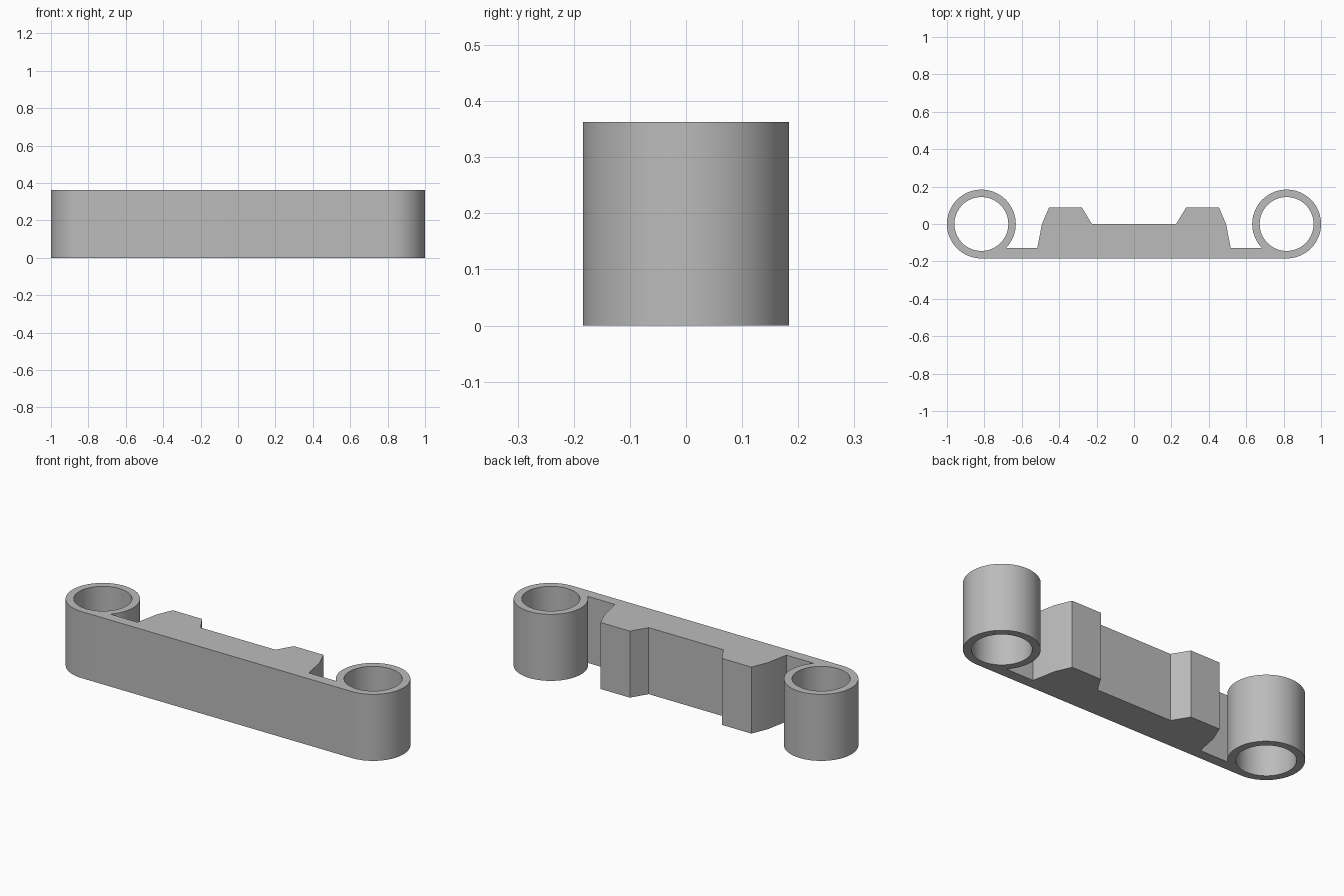
import bpy
import bmesh
from math import asin, cos, sin, pi, radians

cube = bpy.data.objects.get("Cube")
if cube:
    bpy.data.objects.remove(cube, do_unlink=True)

HEIGHT = 0.363
OUTER, INNER = 0.184, 0.144      # sleeve radii
CENTRE = 1 - OUTER               # sleeve centre on x
WEB_BACK = -0.127                # back face of the thin web
SEGMENTS = 64

# Single grey material
grey = bpy.data.materials.new("grey")
grey.use_nodes = True
colour = (0.5, 0.5, 0.5, 1)
grey.diffuse_color = colour
grey.node_tree.nodes["Principled BSDF"].inputs["Base Color"].default_value = colour


def arc(cx, radius, start, end, steps):
    """Points along an arc about (cx, 0)."""
    angles = [start + (end - start) * i / steps for i in range(steps + 1)]
    return [(cx + radius * cos(a), radius * sin(a)) for a in angles]


def add_loop(bm, points):
    """Closed loop of edges at the base."""
    verts = [bm.verts.new((x, y, 0)) for x, y in points]
    for a, b in zip(verts, verts[1:] + verts[:1]):
        bm.edges.new((a, b))


# Right half of the outline: sleeve wall from the front face round to the web,
# then the stepped block with its raised shoulder
web_angle = pi - asin(WEB_BACK / OUTER)
half = arc(CENTRE, OUTER, -pi / 2, web_angle, SEGMENTS)
half += [(0.517, WEB_BACK), (0.492, 0), (0.455, 0.087), (0.278, 0.087), (0.225, 0)]
outline = half + [(-x, y) for x, y in reversed(half)]

# Flat section with the two bores left open, raised to full height
bm = bmesh.new()
add_loop(bm, outline)
for side in (-1, 1):
    add_loop(bm, arc(side * CENTRE, INNER, 0, 2 * pi, SEGMENTS)[:-1])
bmesh.ops.triangle_fill(bm, use_beauty=True, edges=bm.edges[:])
raised = bmesh.ops.extrude_face_region(bm, geom=bm.faces[:], use_keep_orig=True)
top = [v for v in raised["geom"] if isinstance(v, bmesh.types.BMVert)]
bmesh.ops.translate(bm, vec=(0, 0, HEIGHT), verts=top)
bmesh.ops.recalc_face_normals(bm, faces=bm.faces[:])

mesh = bpy.data.meshes.new("bracket_body")
bm.to_mesh(mesh)
bm.free()
mesh.materials.append(grey)
body = bpy.data.objects.new("bracket_body", mesh)
bpy.context.collection.objects.link(body)

# Round sleeves shade smoothly, block corners stay crisp
bpy.ops.object.select_all(action='DESELECT')
body.select_set(True)
bpy.context.view_layer.objects.active = body
bpy.ops.object.shade_smooth_by_angle(angle=radians(15))
